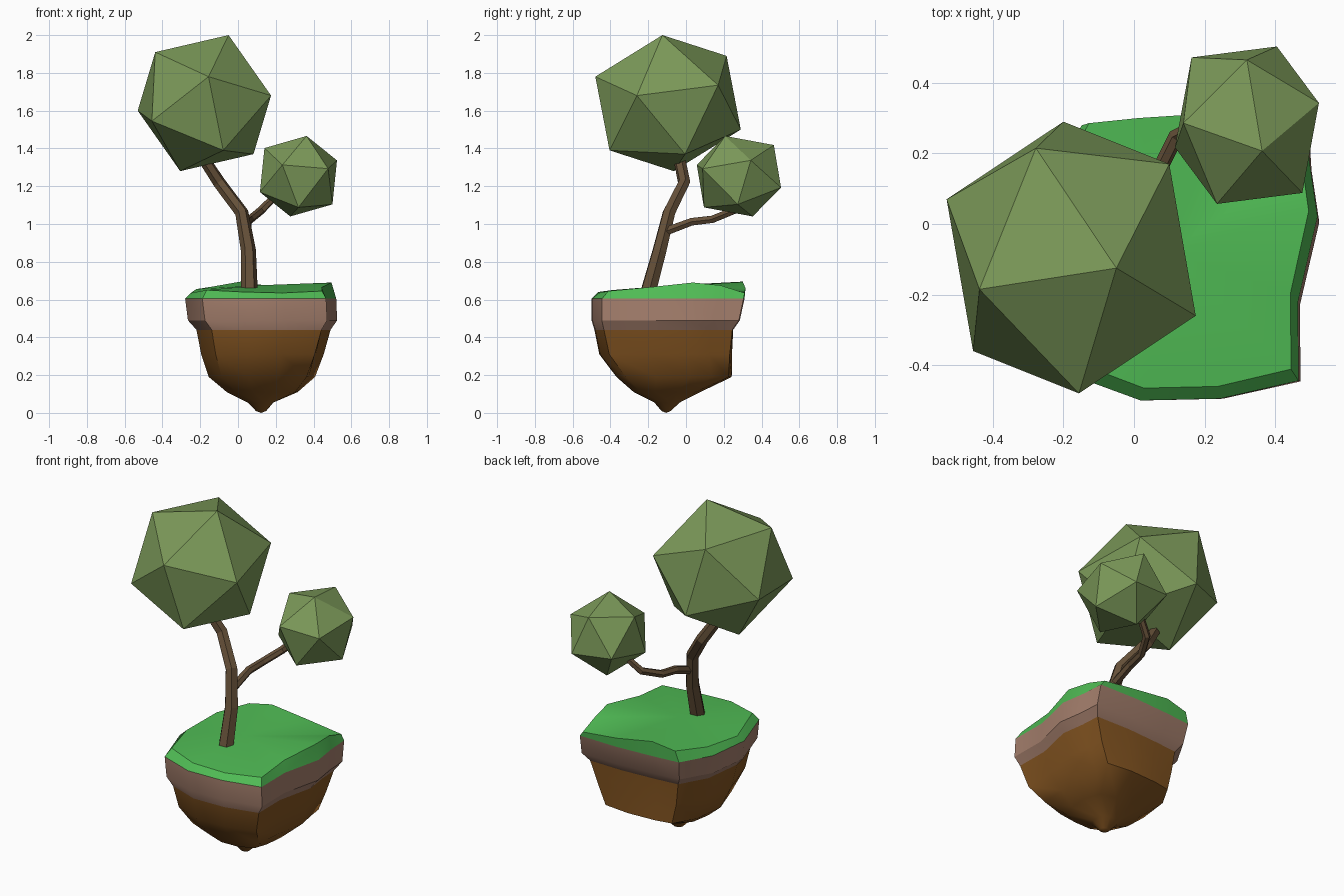
import bpy, bmesh, math
from mathutils import Vector

if "Cube" in bpy.data.objects:
    bpy.data.objects.remove(bpy.data.objects["Cube"])


def material(name, rgb):
    m = bpy.data.materials.new(name)
    m.diffuse_color = (*rgb, 1)
    m.use_nodes = True
    m.node_tree.nodes["Principled BSDF"].inputs["Base Color"].default_value = m.diffuse_color
    return m


leaf = material("leaf", (0.20, 0.32, 0.10))
bark = material("bark", (0.13, 0.08, 0.04))
turf = material("turf", (0.08, 0.50, 0.09))
clay = material("clay", (0.37, 0.21, 0.15))
earth = material("earth", (0.23, 0.09, 0.015))


def finish(bm, name, mat, smooth=None):
    bmesh.ops.recalc_face_normals(bm, faces=bm.faces)
    me = bpy.data.meshes.new(name)
    bm.to_mesh(me)
    bm.free()
    me.materials.append(mat)
    ob = bpy.data.objects.new(name, me)
    bpy.context.collection.objects.link(ob)
    if smooth:
        bpy.ops.object.select_all(action='DESELECT')
        bpy.context.view_layer.objects.active = ob
        ob.select_set(True)
        bpy.ops.object.shade_smooth_by_angle(angle=math.radians(smooth))
    return ob


# Crowns: twenty-sided solids, six corners mirrored through the centre
def crown(name, centre, corners):
    bm = bmesh.new()
    c = Vector(centre)
    for d in corners:
        bm.verts.new(c + Vector(d))
        bm.verts.new(c - Vector(d))
    bmesh.ops.convex_hull(bm, input=bm.verts[:])
    finish(bm, name, leaf)


crown("large_crown", (-0.178, -0.095, 1.64),
      [(0.128, -0.03, 0.36), (-0.26, -0.09, 0.27), (0.022, -0.385, 0.14),
       (0.353, -0.165, 0.04), (0.278, 0.265, 0.095), (-0.10, 0.31, 0.25)])
crown("small_crown", (0.32, 0.28, 1.253),
      [(0.043, -0.073, 0.213), (-0.18, 0.006, 0.149), (0, 0.185, 0.165),
       (0.204, 0.063, 0.084), (-0.085, -0.223, 0.06), (0.157, -0.192, 0.04)])


# Trunk and branch: six-sided tapered tubes
def limb(name, points):
    cu = bpy.data.curves.new(name, 'CURVE')
    cu.dimensions = '3D'
    cu.bevel_depth = 1
    cu.bevel_resolution = 1
    cu.use_fill_caps = True
    s = cu.splines.new('POLY')
    s.points.add(len(points) - 1)
    for p, (x, y, z, r) in zip(s.points, points):
        p.co = (x, y, z, 1)
        p.radius = r
    s.use_smooth = False
    cu.materials.append(bark)
    ob = bpy.data.objects.new(name, cu)
    bpy.context.collection.objects.link(ob)
    bpy.ops.object.select_all(action='DESELECT')
    bpy.context.view_layer.objects.active = ob
    ob.select_set(True)
    bpy.ops.object.convert(target='MESH')


limb("trunk", [(0.06, -0.2, 0.64, 0.045), (0.055, -0.14, 0.86, 0.04),
               (0.02, -0.09, 1.06, 0.036), (-0.10, -0.01, 1.22, 0.034),
               (-0.165, -0.03, 1.32, 0.032), (-0.19, -0.06, 1.42, 0.03)])
limb("branch", [(0.045, -0.11, 0.96, 0.025), (0.05, 0.03, 1.012, 0.023),
                (0.065, 0.14, 1.025, 0.022), (0.12, 0.25, 1.07, 0.022),
                (0.2, 0.29, 1.15, 0.02)])

# Island plan, with the turf height at each corner
PLAN = [(-0.19, -0.42, 0.65), (0.015, -0.495, 0.64), (0.237, -0.49, 0.635),
        (0.457, -0.44, 0.645), (0.455, -0.22, 0.665), (0.51, 0.02, 0.69),
        (0.488, 0.17, 0.675), (0.48, 0.30, 0.635), (0.24, 0.305, 0.66),
        (0.0, 0.29, 0.695), (-0.15, 0.275, 0.67), (-0.25, 0.1, 0.655),
        (-0.28, -0.15, 0.635)]


# Fit the plan into a box at one height, optionally rounded to an ellipse
def ring(z, x0, x1, y0, y1, rounding=0):
    out = []
    for px, py, pz in PLAN:
        uv = Vector(((px - 0.115) / 0.395, (py + 0.095) / 0.4))
        uv = uv.lerp(uv.normalized(), rounding)
        out.append(((x0 + x1) / 2 + uv.x * (x1 - x0) / 2,
                    (y0 + y1) / 2 + uv.y * (y1 - y0) / 2,
                    pz if z is None else z))
    return out


def loft(name, rings, mat, tip=None, smooth=30):
    bm = bmesh.new()
    loops = [[bm.verts.new(p) for p in r] for r in rings]
    n = len(PLAN)
    for a, b in zip(loops, loops[1:]):
        for i in range(n):
            j = (i + 1) % n
            bm.faces.new((a[i], a[j], b[j], b[i]))
    if tip:
        t = bm.verts.new(tip)
        for i in range(n):
            bm.faces.new((loops[-1][i], loops[-1][(i + 1) % n], t))
    finish(bm, name, mat, smooth)


# Island layers
edge = ring(0.605, -0.28, 0.52, -0.5, 0.31)
seam = ring(0.44, -0.22, 0.49, -0.485, 0.25)
loft("grass", [edge, ring(None, -0.25, 0.495, -0.465, 0.315)], turf, (0.1, -0.08, 0.675))
loft("upper_soil", [edge, ring(0.49, -0.265, 0.525, -0.5, 0.285), seam], clay)
loft("lower_soil", [seam,
                    ring(0.31, -0.195, 0.455, -0.46, 0.245, 0.1),
                    ring(0.19, -0.155, 0.41, -0.37, 0.245, 0.2),
                    ring(0.11, -0.06, 0.32, -0.28, 0.08, 0.6),
                    ring(0.055, 0.05, 0.19, -0.17, -0.03, 1),
                    ring(0.01, 0.095, 0.15, -0.13, -0.08, 1)],
     earth, (0.122, -0.105, 0), 42)
